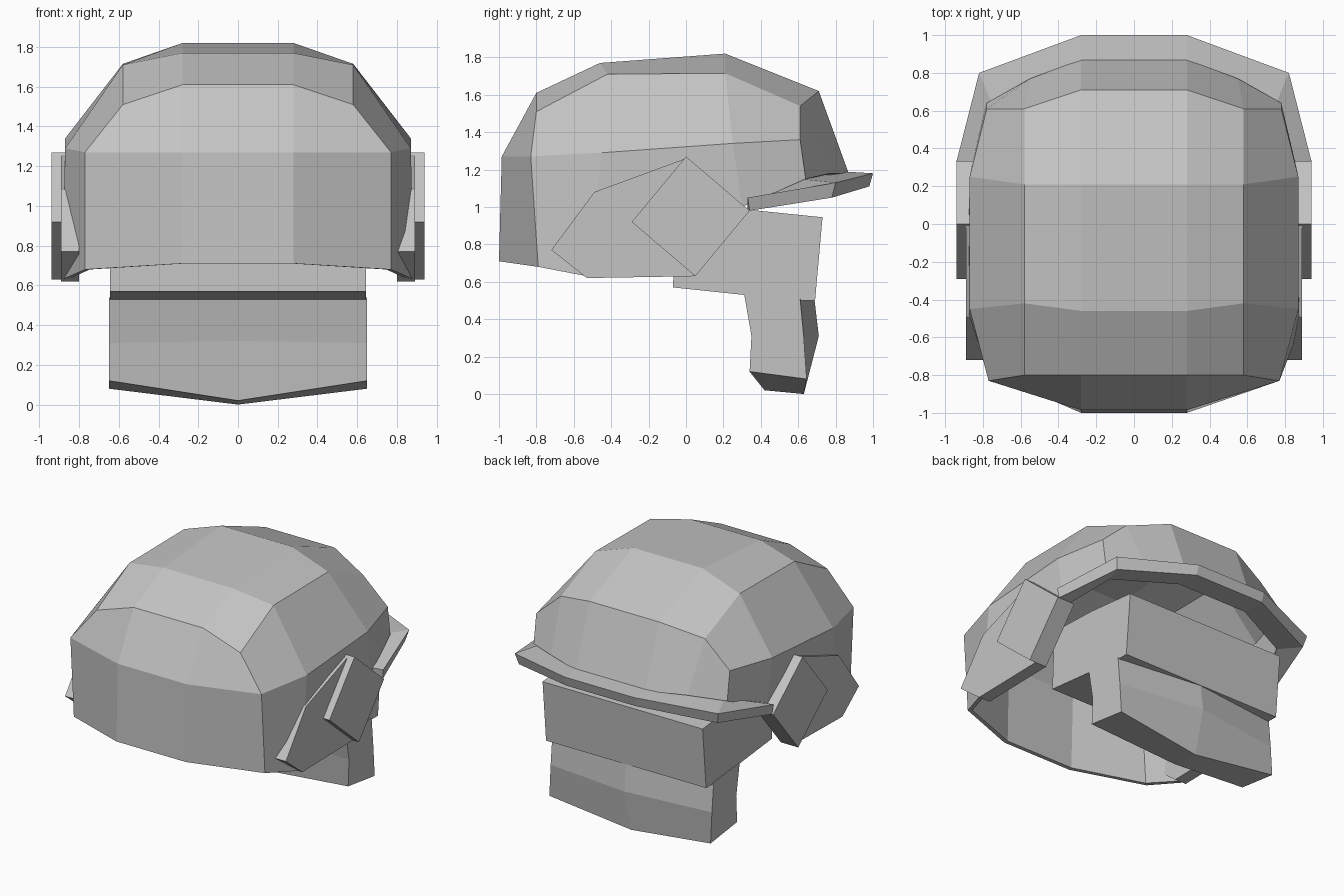
import bpy, bmesh

cube = bpy.data.objects.get("Cube")
if cube:
    bpy.data.objects.remove(cube)

grey = bpy.data.materials.new("plain_grey")
grey.use_nodes = True
GREY = (0.55, 0.55, 0.55, 1)
grey.diffuse_color = GREY
grey.node_tree.nodes["Principled BSDF"].inputs["Base Color"].default_value = GREY


def finish(name, bm):
    """Weld, orient and link a mesh."""
    bmesh.ops.remove_doubles(bm, verts=bm.verts, dist=0.0005)
    bmesh.ops.recalc_face_normals(bm, faces=bm.faces)
    mesh = bpy.data.meshes.new(name)
    bm.to_mesh(mesh)
    bm.free()
    mesh.materials.append(grey)
    ob = bpy.data.objects.new(name, mesh)
    bpy.context.collection.objects.link(ob)
    return ob


def flip(p):
    return (-p[0], p[1], p[2])


def loft(name, rows, closed=False):
    """Skin rows of points; closed rows make a capped tube."""
    bm = bmesh.new()
    spot = {}
    grid = [[spot.setdefault(p, None) or spot.update({p: bm.verts.new(p)}) or spot[p]
             for p in row] for row in rows]
    for a, b in zip(grid, grid[1:]):
        n = len(a)
        for i in range(n if closed else n - 1):
            j = (i + 1) % n
            quad = list(dict.fromkeys((a[i], a[j], b[j], b[i])))
            if len(quad) > 2:
                bm.faces.new(quad)
    if closed:
        bm.faces.new(grid[0])
        bm.faces.new(grid[-1])
    return finish(name, bm)


def plate(name, outline, x_in, x_out):
    """Side-on (y, z) outline given thickness along x."""
    return loft(name, [[(x, y, z) for y, z in outline] for x in (x_in, x_out)], True)


# Helmet shell: stations from back rim over the crown to the front rim
low_corner, top_corner = (.77, -.79, .68), (.77, -.83, 1.27)
temple, temple_low = (.78, .61, 1.36), (.78, .64, 1.15)
half = [
    [(.28, -1, .71), low_corner, low_corner, low_corner],
    [(.28, -.985, 1.27), top_corner, top_corner, low_corner],
    [(.28, -.8, 1.61), (.58, -.8, 1.51), top_corner, low_corner],
    [(.28, -.46, 1.77), (.58, -.42, 1.71), (.87, -.45, 1.29), (.885, -.53, .63)],
    [(.28, .21, 1.82), (.58, .21, 1.715), (.87, .25, 1.34), (.86, .3, 1)],
    [(.28, .71, 1.62), (.58, .61, 1.54), temple, temple_low],
    [(.28, .87, 1.18), (.55, .77, 1.18), temple_low, temple_low],
]
shell = loft("helmet_shell", [[flip(p) for p in reversed(r)] + r for r in half])
solid = shell.modifiers.new("thickness", "SOLIDIFY")
solid.thickness = 0.03
solid.offset = -1

# Brim: four-point sections swept around the front
sections = [
    [(.94, .33, 1.05), (.93, .34, .98), (.83, .33, .98), (.84, .33, 1.04)],
    [(.82, .8, 1.13), (.8, .78, 1.05), (.72, .61, 1.08), (.74, .61, 1.15)],
    [(.28, 1, 1.18), (.28, .98, 1.11), (.28, .8, 1.12), (.28, .84, 1.19)],
]
loft("brim", sections + [[flip(p) for p in s] for s in reversed(sections)], True)

# Ear guards: a wide flap with a tilted square pad on it
flap = [(0, 1.26), (-.49, 1.08), (-.72, .77), (-.53, .62), (.05, .63), (.34, .98)]
pad = [(0, 1.27), (.34, .98), (.05, .63), (-.29, .92)]
for side, s in (("left", 1), ("right", -1)):
    plate(side + "_ear_flap", flap, s * .8, s * .89)
    plate(side + "_ear_pad", pad, s * .84, s * .94)

# Face block
face = [(-.05, 1), (-.07, .57), (.31, .53), (.61, .5), (.69, .5), (.73, .945), (.34, .985)]
plate("face_block", face, -.645, .645)

# Jaw: pointed at the middle, narrower in depth at the sides
jaw_side = [(.31, .54), (.35, .31), (.34, .12), (.645, .08), (.63, .3), (.61, .51)]
jaw_mid = [(.31, .54), (.36, .32), (.42, .02), (.63, 0), (.71, .31), (.685, .52)]
loft("jaw", [[(x, y, z) for y, z in o]
             for x, o in ((-.65, jaw_side), (0, jaw_mid), (.65, jaw_side))], True)
